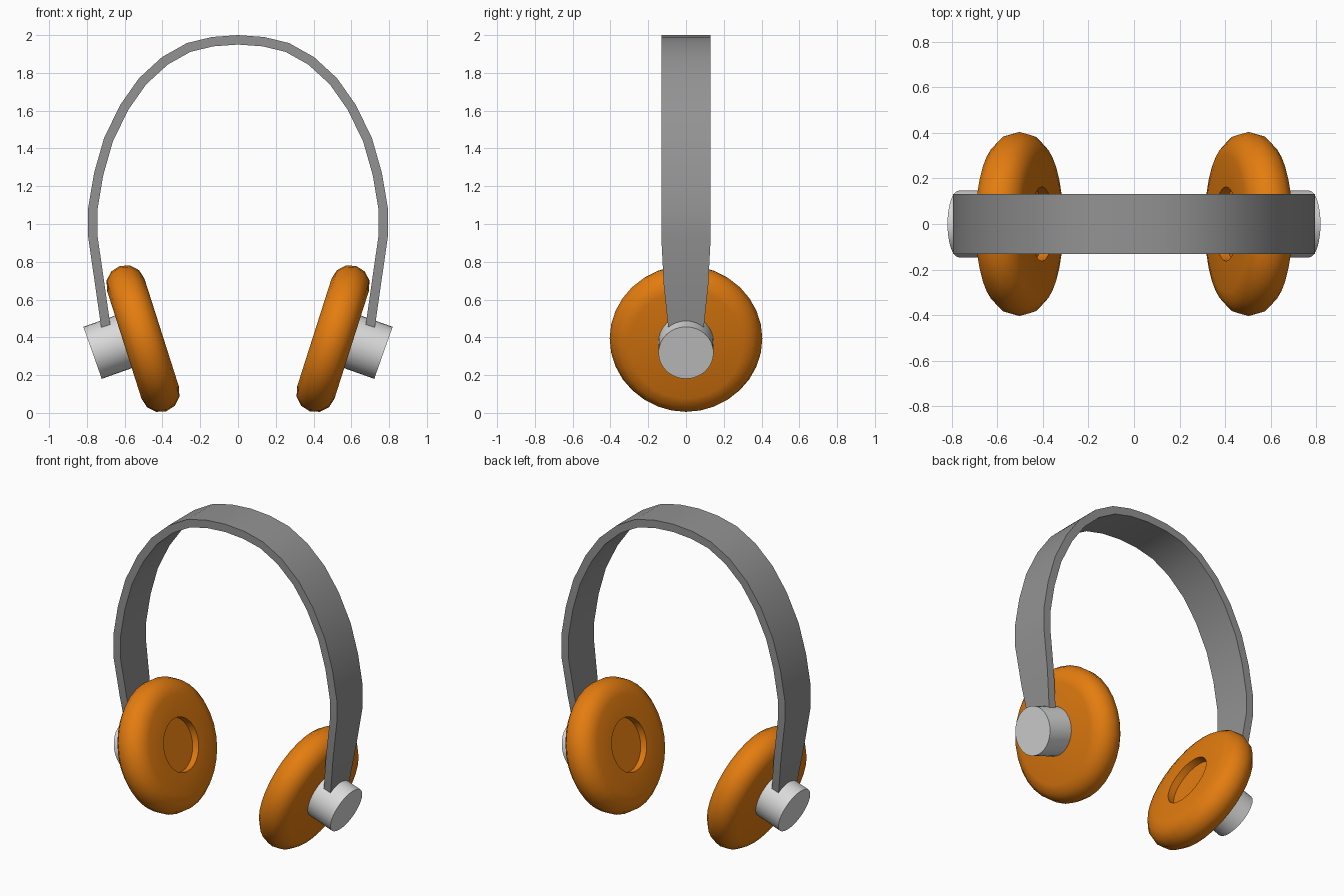
import bpy, bmesh, math
from mathutils import Matrix, Vector

cube = bpy.data.objects.get("Cube")
if cube:
    bpy.data.objects.remove(cube)


def material(name, rgb):
    m = bpy.data.materials.new(name)
    m.use_nodes = True
    m.diffuse_color = (*rgb, 1)
    m.node_tree.nodes["Principled BSDF"].inputs["Base Color"].default_value = (*rgb, 1)
    return m


ORANGE = material("orange", (0.78, 0.205, 0.005))
GREY = material("mid grey", (0.29, 0.29, 0.29))
SILVER = material("light grey", (0.70, 0.70, 0.70))


def finish(name, bm, mat):
    bmesh.ops.recalc_face_normals(bm, faces=bm.faces)
    mesh = bpy.data.meshes.new(name)
    bm.to_mesh(mesh)
    bm.free()
    mesh.materials.append(mat)
    ob = bpy.data.objects.new(name, mesh)
    bpy.context.collection.objects.link(ob)
    bpy.ops.object.select_all(action='DESELECT')
    ob.select_set(True)
    bpy.context.view_layer.objects.active = ob
    bpy.ops.object.shade_smooth_by_angle(angle=math.radians(35))
    return ob


def lathe(name, profile, centre, tilt, side, mat, steps=32):
    """Turn (x, radius) points around the x axis, tilt outward-down, place on one side."""
    bm = bmesh.new()
    rings = []
    for x, r in profile:
        rings.append([bm.verts.new((x, r * math.sin(a), r * math.cos(a)))
                      for a in (2 * math.pi * i / steps for i in range(steps))])
    for a, b in zip(rings, rings[1:]):
        for i in range(steps):
            j = (i + 1) % steps
            bm.faces.new((a[i], a[j], b[j], b[i]))
    bm.faces.new(rings[0])
    bm.faces.new(rings[-1])
    place = (Matrix.Diagonal((side, 1, 1, 1)) @ Matrix.Translation(centre)
             @ Matrix.Rotation(math.radians(tilt), 4, 'Y'))
    bm.transform(place)
    return finish(name, bm, mat)


# Ear cushions: rounded discs with a shallow round recess on the inner face
HALF, CORE, HOLE, DEPTH = 0.104, 0.30, 0.163, 0.045
rim = [(-HALF * math.cos(math.pi * i / 6), CORE + HALF * math.sin(math.pi * i / 6))
       for i in range(7)]
cushion = [(-HALF + DEPTH, HOLE), (-HALF, HOLE)] + rim

# Outer hubs: plain cylinders joining cushion and band
hub = [(-0.22, 0.146), (0, 0.146)]

for label, side in (("left", 1), ("right", -1)):
    lathe(label + "_ear_cushion", cushion, (0.503, 0, 0.393), 17.7, side, ORANGE)
    lathe(label + "_hub", hub, (0.77, 0, 0.318), 19.5, side, SILVER)

# Headband: outer outline (x, z, half width) from the left end to the crown
half_path = [(0.708, 0.38, 0.085), (0.727, 0.47, 0.096), (0.757, 0.68, 0.118),
             (0.794, 0.936, 0.131), (0.794, 1.08, 0.131), (0.762, 1.27, 0.131),
             (0.709, 1.455, 0.131), (0.624, 1.63, 0.131), (0.524, 1.772, 0.131),
             (0.402, 1.884, 0.131), (0.27, 1.958, 0.131), (0.138, 1.99, 0.131)]
path = half_path + [(0, 2.0, 0.131)] + [(-x, z, w) for x, z, w in reversed(half_path)]
THICK = 0.05
bm = bmesh.new()
sections = []
for i, (x, z, w) in enumerate(path):
    p, n = path[max(i - 1, 0)], path[min(i + 1, len(path) - 1)]
    along = Vector((n[0] - p[0], n[1] - p[1])).normalized()
    ix, iz = x - along.y * THICK, z + along.x * THICK
    sections.append([bm.verts.new(v) for v in
                     ((x, -w, z), (x, w, z), (ix, w, iz), (ix, -w, iz))])
for a, b in zip(sections, sections[1:]):
    for i in range(4):
        j = (i + 1) % 4
        bm.faces.new((a[i], a[j], b[j], b[i]))
bm.faces.new(sections[0])
bm.faces.new(sections[-1])
finish("headband", bm, GREY)
